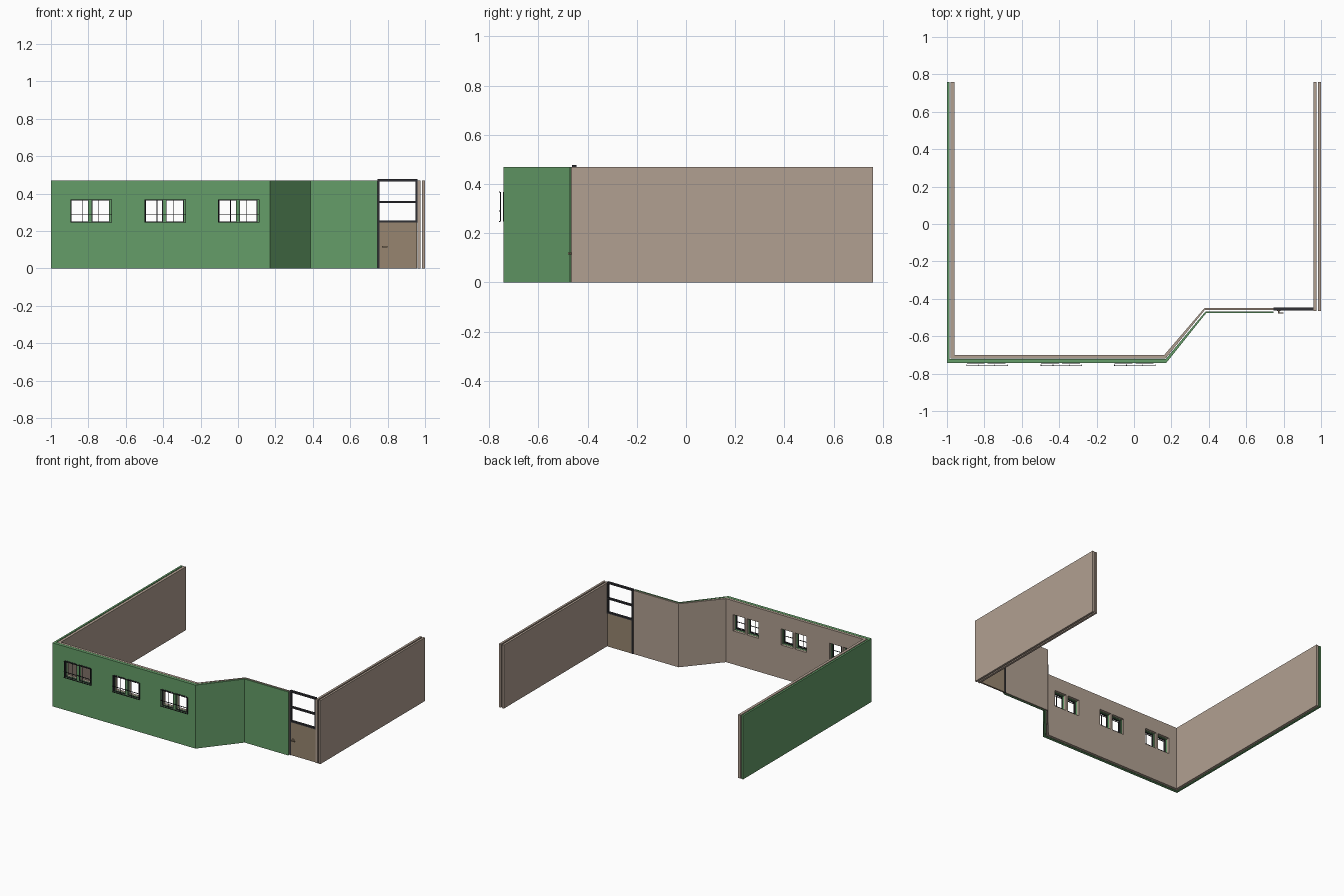
import bpy, bmesh, math
from mathutils import Matrix

if "Cube" in bpy.data.objects:
    bpy.data.objects.remove(bpy.data.objects["Cube"])

H = 0.47


def material(name, rgb):
    m = bpy.data.materials.new(name)
    m.diffuse_color = (*rgb, 1)
    m.use_nodes = True
    m.node_tree.nodes["Principled BSDF"].inputs["Base Color"].default_value = m.diffuse_color
    return m


GREEN = material("green_paint", (0.13, 0.34, 0.14))
TAN = material("tan_plaster", (0.44, 0.35, 0.285))
BROWN = material("door_wood", (0.31, 0.235, 0.16))
DARK = material("dark_metal", (0.03, 0.03, 0.035))


def finish(bm, name, mat):
    bmesh.ops.recalc_face_normals(bm, faces=bm.faces[:])
    me = bpy.data.meshes.new(name)
    bm.to_mesh(me)
    bm.free()
    ob = bpy.data.objects.new(name, me)
    bpy.context.collection.objects.link(ob)
    if mat:
        me.materials.append(mat)
    return ob


def add_box(bm, x0, x1, y0, y1, z0, z1):
    m = Matrix.Translation(((x0 + x1) / 2, (y0 + y1) / 2, (z0 + z1) / 2))
    m = m @ Matrix.Diagonal((x1 - x0, y1 - y0, z1 - z0, 1))
    bmesh.ops.create_cube(bm, size=1, matrix=m)


def boxes(name, mat, *specs):
    bm = bmesh.new()
    for s in specs:
        add_box(bm, *s)
    return finish(bm, name, mat)


def prism(name, mat, outline):
    bm = bmesh.new()
    face = bm.faces.new([bm.verts.new((x, y, 0)) for x, y in outline])
    ext = bmesh.ops.extrude_face_region(bm, geom=[face])
    verts = [v for v in ext["geom"] if isinstance(v, bmesh.types.BMVert)]
    bmesh.ops.translate(bm, verts=verts, vec=(0, 0, H))
    return finish(bm, name, mat)


# Outer and inner wall skins: left side, front, slanted and recessed parts
outer = prism("outer_wall", GREEN, [
    (-1, .76), (-1, -.743), (.172, -.743), (.387, -.475), (.745, -.475),
    (.745, -.467), (.383, -.467), (.17, -.721), (-.986, -.721), (-.986, .76)])
inner = prism("inner_wall", TAN, [
    (-.98, .76), (-.98, -.719), (.168, -.719), (.378, -.460), (.745, -.460),
    (.745, -.450), (.376, -.450), (.162, -.70), (-.96, -.70), (-.96, .76)])

# Right wall, two skins with a gap
boxes("right_wall_inner", TAN, (.96, .976, -.466, .76, 0, H))
boxes("right_wall_outer", TAN, (.985, 1, -.466, .76, 0, H))

# Window openings, two panes each
centres = (-.79, -.393, 0)
Z0, Z1 = .247, .367
cuts = []
for c in centres:
    cuts += [(c - .104, c - .008, -.8, -.65, Z0, Z1),
             (c + .008, c + .104, -.8, -.65, Z0, Z1)]
cutter = boxes("window_cutter", None, *cuts)
cutter.hide_render = True
cutter.hide_set(True)
for wall in (outer, inner):
    mod = wall.modifiers.new("windows", "BOOLEAN")
    mod.object = cutter
    mod.solver = 'EXACT'

# Thin grilles standing just in front of each window
for i, c in enumerate(centres):
    t = .0018
    a, b = c - .106, c + .116
    bars = [(a, b, -.76, -.756, z - t, z + t) for z in (Z0, .29, Z1)]
    bars += [(x - t, x + t, -.756, -.752, Z0, Z1)
             for x in (a + t, c - .04, c + .046, b - t)]
    boxes(f"window_grille_{i + 1}", DARK, *bars)
    # Window frame inside the opening
    fr = []
    for s in (-1, 1):
        x0, x1 = sorted((c + s * .008, c + s * .104))
        fr += [(x0, x0 + .004, -.745, -.735, Z0, Z1),
               (x1 - .004, x1, -.745, -.735, Z0, Z1),
               (x0, x1, -.745, -.735, Z0, Z0 + .004),
               (x0, x1, -.745, -.735, Z1 - .004, Z1)]
    boxes(f"window_frame_{i + 1}", DARK, *fr)

# Door: solid lower panel, open framed upper half
boxes("door_panel", BROWN, (.756, .958, -.460, -.448, 0, .247))
boxes("door_frame", DARK,
      (.747, .757, -.463, -.446, 0, .477), (.950, .959, -.463, -.446, .245, .477),
      (.757, .950, -.463, -.446, .245, .256), (.757, .950, -.463, -.446, .350, .361),
      (.757, .950, -.463, -.446, .465, .477))

# Door handle: round rose, neck and lever
bm = bmesh.new()
for r, d, y in ((.009, .004, -.462), (.004, .014, -.468)):
    bmesh.ops.create_cone(bm, cap_ends=True, segments=16, radius1=r, radius2=r, depth=d,
                          matrix=Matrix.Translation((.773, y, .117))
                          @ Matrix.Rotation(math.pi / 2, 4, 'X'))
add_box(bm, .769, .798, -.479, -.473, .113, .121)
finish(bm, "door_handle", BROWN)
